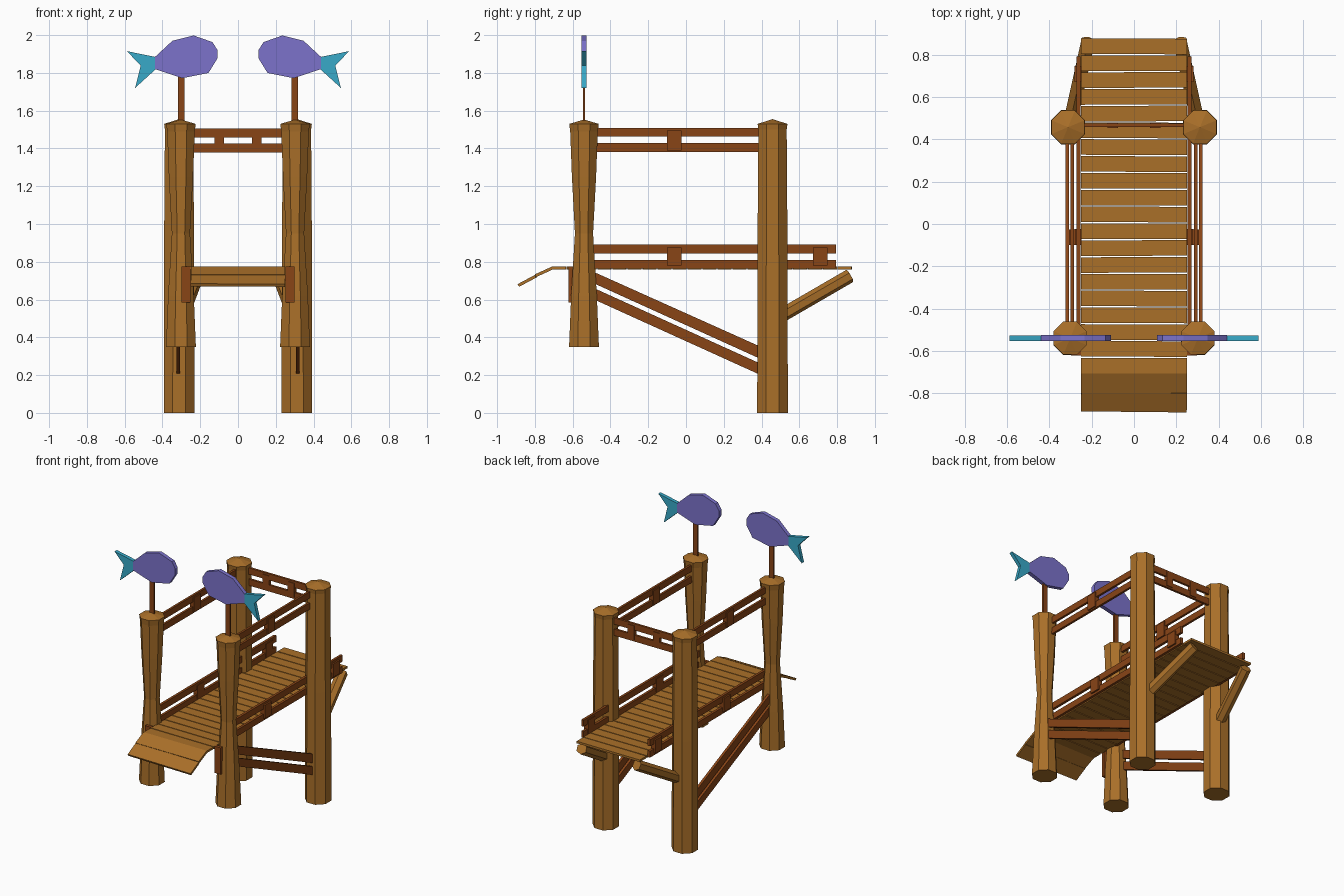
import bpy, bmesh, math, random
from mathutils import Vector, Matrix

if "Cube" in bpy.data.objects:
    bpy.data.objects.remove(bpy.data.objects["Cube"])

random.seed(4)


def material(name, rgb):
    m = bpy.data.materials.new(name)
    m.diffuse_color = (*rgb, 1)
    m.use_nodes = True
    m.node_tree.nodes["Principled BSDF"].inputs["Base Color"].default_value = m.diffuse_color
    return m


WOOD = material("wood", (0.40, 0.16, 0.022))
RAIL = material("rail_wood", (0.25, 0.058, 0.008))
PURPLE = material("fish_purple", (0.20, 0.17, 0.60))
TEAL = material("fish_teal", (0.04, 0.40, 0.58))


def finish(name, bm, mat):
    bmesh.ops.recalc_face_normals(bm, faces=bm.faces[:])
    me = bpy.data.meshes.new(name)
    bm.to_mesh(me)
    bm.free()
    me.materials.append(mat)
    ob = bpy.data.objects.new(name, me)
    bpy.context.collection.objects.link(ob)
    return ob


def box(name, x, y, z, mat, rot=None):
    """Box from (min, max) ranges, optionally rotated about its centre."""
    bm = bmesh.new()
    size = Vector((x[1] - x[0], y[1] - y[0], z[1] - z[0]))
    mid = Vector((sum(x) / 2, sum(y) / 2, sum(z) / 2))
    m = Matrix.Translation(mid) @ (rot or Matrix()) @ Matrix.Diagonal((*size, 1))
    bmesh.ops.create_cube(bm, size=1, matrix=m)
    return finish(name, bm, mat)


def prism(name, pts, axis, lo, hi, mat):
    """Extrude a 2D outline along x (pts = y,z) or along y (pts = x,z)."""
    bm = bmesh.new()
    put = (lambda p: (lo, p[0], p[1])) if axis == 'X' else (lambda p: (p[0], lo, p[1]))
    f = bm.faces.new([bm.verts.new(put(p)) for p in pts])
    r = bmesh.ops.extrude_face_region(bm, geom=[f])
    d = Vector((hi - lo, 0, 0)) if axis == 'X' else Vector((0, hi - lo, 0))
    bmesh.ops.translate(bm, vec=d, verts=[v for v in r["geom"] if isinstance(v, bmesh.types.BMVert)])
    return finish(name, bm, mat)


def post(name, x, y, rings, apex):
    """Eight-sided post lofted through (z, flat radius) rings with a pointed cap."""
    bm = bmesh.new()
    loops = []
    for z, r in rings:
        r /= math.cos(math.pi / 8)
        loops.append([bm.verts.new((x + r * math.cos((k + .5) * math.pi / 4),
                                    y + r * math.sin((k + .5) * math.pi / 4), z)) for k in range(8)])
    tip = bm.verts.new((x, y, apex))
    bm.faces.new(loops[0][::-1])
    for k in range(8):
        j = (k + 1) % 8
        for a, b in zip(loops, loops[1:]):
            bm.faces.new((a[k], a[j], b[j], b[k]))
        bm.faces.new((loops[-1][k], loops[-1][j], tip))
    return finish(name, bm, WOOD)


def strut(name, a, b, r):
    a, b = Vector(a), Vector(b)
    d = b - a
    m = Matrix.Translation((a + b) / 2) @ d.to_track_quat('Z', 'Y').to_matrix().to_4x4()
    bm = bmesh.new()
    bmesh.ops.create_cone(bm, cap_ends=True, segments=6, radius1=r, radius2=r, depth=d.length, matrix=m)
    return finish(name, bm, WOOD)


def span(c, h):
    return (c - h, c + h)


FISH = [(.108, 1.92), (.135, 1.963), (.235, 1.998), (.347, 1.97), (.44, 1.884),
        (.44, 1.82), (.294, 1.772), (.156, 1.80), (.108, 1.878)]
TAIL = [(.435, 1.884), (.588, 1.915), (.515, 1.838), (.545, 1.72), (.435, 1.82)]

for s, side in ((-1, "left"), (1, "right")):
    # posts
    post(side + "_front_post", s * .302, -.54,
         [(.35, .079), (.62, .068), (.95, .048), (1.25, .064), (1.49, .073), (1.53, .078)], 1.553)
    post(side + "_back_post", s * .312, .458,
         [(0, .081), (.8, .08), (1.5, .075), (1.53, .079)], 1.555)

    # upper and lower side rails with joining blocks
    for z in (1.405, 1.485):
        box(side + "_upper_rail", span(s * .292, .008), (-.52, .44), span(z, .023), RAIL)
    box(side + "_upper_block", span(s * .292, .016), (-.10, -.025), (1.39, 1.495), RAIL)
    for z in (.787, .868):
        box(side + "_lower_rail", span(s * .262, .009), (-.52, .793), span(z, .023), RAIL)
    for y in (-.062, .71):
        box(side + "_lower_block", span(s * .265, .017), span(y, .038), (.78, .875), RAIL)

    # diagonal side rails
    for pts in ([(-.53, .765), (.44, .33), (.44, .265), (-.53, .705)],
                [(-.53, .68), (.44, .24), (.44, .18), (-.53, .62)]):
        prism(side + "_diagonal_rail", pts, 'X', s * .316 - .009, s * .316 + .009, RAIL)

    # bracket by the front post and strut under the back overhang
    box(side + "_front_bracket", span(s * .275, .024), (-.622, -.6), (.585, .775), RAIL)
    strut(side + "_back_strut", (s * .305, .47, .495), (s * .217, .867, .725), .037)

    # fish sign on a stick
    box(side + "_fish_stick", span(s * .30, .018), span(-.54, .006), (1.5, 1.80), RAIL)
    prism(side + "_fish_body", [(s * x, z) for x, z in FISH], 'Y', -.554, -.526, PURPLE)
    prism(side + "_fish_tail", [(s * x, z) for x, z in TAIL], 'Y', -.553, -.527, TEAL)

    # blocks of the back rail
    box(side + "_back_block", span(s * .10, .025), span(.467, .013), (1.39, 1.492), RAIL)

# back cross rails
for z in (1.402, 1.482):
    box("back_rail", (-.28, .28), span(.467, .008), span(z, .023), RAIL)

# level deck planks
COUNT, START, END = 20, -.71, .88
pitch = (END - START) / COUNT
for i in range(COUNT):
    y = START + pitch * (i + .5)
    box("deck_plank", (-.25, .25), span(y, pitch / 2 - .003), (.759, .774), WOOD,
        Matrix.Rotation(random.uniform(-.006, .006), 4, 'Z'))

# drooping planks at the front lip
for (y0, z0), (y1, z1), roll in (((-.705, .768), (-.797, .726), 0), ((-.795, .724), (-.885, .676), -.012)):
    h = math.hypot(y1 - y0, z1 - z0) / 2
    rot = Matrix.Rotation(math.atan2(z0 - z1, y0 - y1), 4, 'X') @ Matrix.Rotation(roll, 4, 'Z')
    box("drooping_plank", (-.25, .25), span((y0 + y1) / 2, h), span((z0 + z1) / 2, .008), WOOD, rot)
